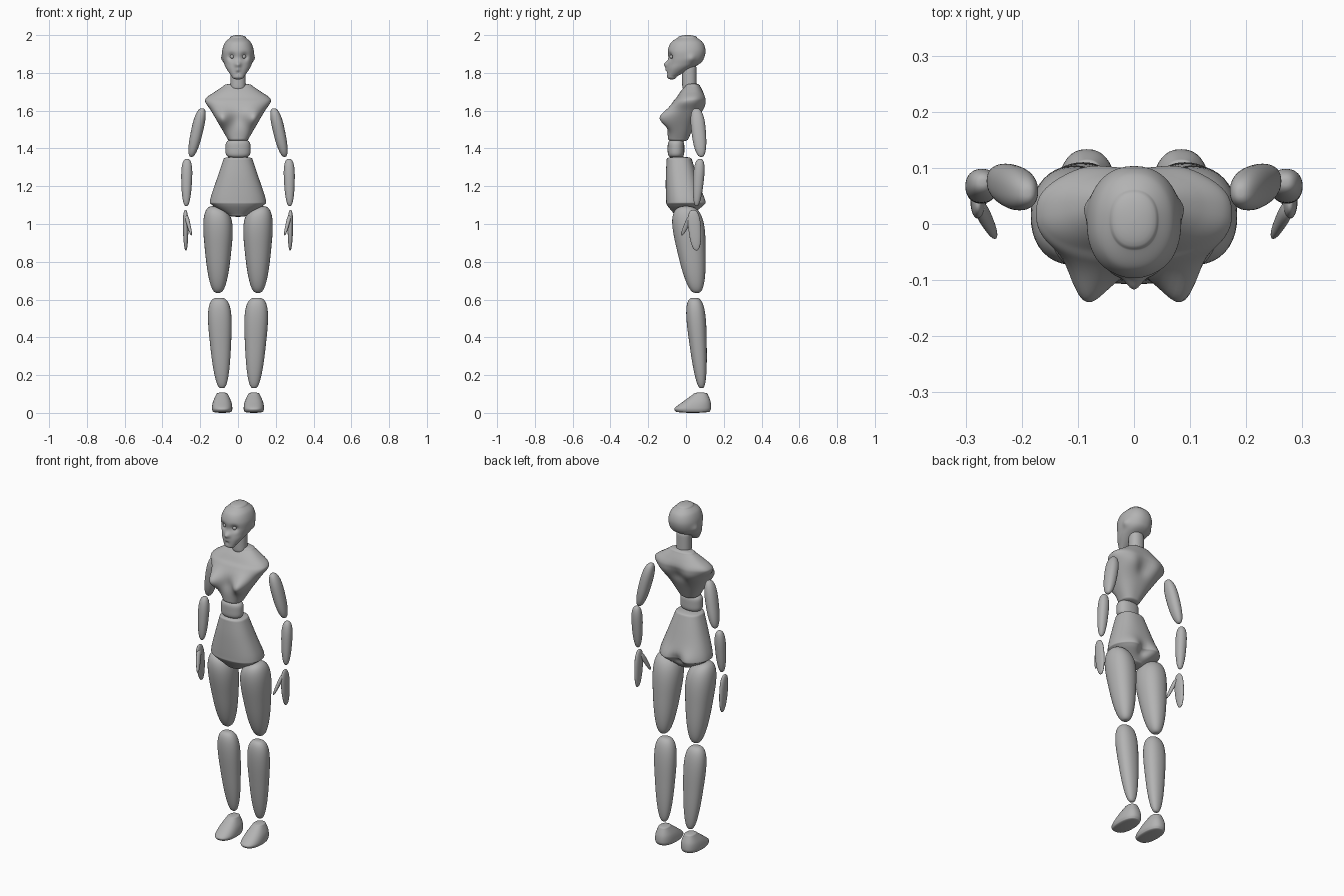
import bpy, math
from mathutils import Vector

old = bpy.data.objects.get("Cube")
if old:
    bpy.data.objects.remove(old, do_unlink=True)

grey = bpy.data.materials.new("matte grey")
grey.use_nodes = True
tone = (0.45, 0.45, 0.45, 1)
grey.diffuse_color = tone
grey.node_tree.nodes["Principled BSDF"].inputs["Base Color"].default_value = tone


def smooth_grey(obj):
    obj.data.materials.append(grey)
    for polygon in obj.data.polygons:
        polygon.use_smooth = True


def sculpt(point, bumps):
    """Push a point by soft bumps (centre, radius, move); off-centre bumps are mirrored."""
    push = Vector()
    for centre, radius, move in bumps:
        for sign in ((1, -1) if centre[0] else (1,)):
            mirror = Vector((sign, 1, 1))
            distance = (point - Vector(centre) * mirror).length / radius
            push += Vector(move) * mirror * math.exp(-distance ** 2)
    return point + push


def skin(name, rows, power=2.2, bumps=(), sides=40, side=1, tilt=0):
    """Skin rounded cross-sections, each given as (centre, half_width, half_depth)."""
    verts = []
    for number, (centre, width, depth) in enumerate(rows):
        lean = tilt * number / len(rows)
        for k in range(sides):
            angle = math.tau * k / sides
            c, s = math.cos(angle), math.sin(angle)
            dx = math.copysign(abs(c) ** (2 / power), c) * width
            dy = math.copysign(abs(s) ** (2 / power), s) * depth
            point = sculpt(centre + Vector((dx, dy, lean * dx)), bumps)
            point.x *= side
            verts.append(point)
    count = len(rows)
    faces = []
    for row in range(count - 1):
        for k in range(sides):
            a, b = row * sides + k, row * sides + (k + 1) % sides
            faces.append((a, b, b + sides, a + sides))
    faces.append(tuple(reversed(range(sides))))
    faces.append(tuple(range((count - 1) * sides, count * sides)))
    if side < 0:
        faces = [tuple(reversed(face)) for face in faces]
    mesh = bpy.data.meshes.new(name)
    mesh.from_pydata(verts, [], faces)
    obj = bpy.data.objects.new(name, mesh)
    bpy.context.collection.objects.link(obj)
    smooth_grey(obj)


def pod(name, base, top, width, depth, taper=0.0, fullness=3, **options):
    """Tapered rounded segment running from base to top."""
    base, top = Vector(base), Vector(top)
    rows, steps = [], 40
    for i in range(1, steps):
        u = -math.cos(math.pi * i / steps)
        swell = (1 - abs(u) ** fullness) ** (1 / fullness) * (1 + taper * u)
        rows.append((base.lerp(top, (1 + u) / 2), width * swell, depth * swell))
    skin(name, rows, **options)


def blend(p, q, r, s, t):
    """Catmull-Rom curve between q and r."""
    return q + t / 2 * (r - p + t * (2 * p - 5 * q + 4 * r - s + t * (3 * (q - r) + s - p)))


def body(name, sections, dome, x=0.0, steps=9, **options):
    """Form through sections (z, half_width, front, back) with domed ends."""
    path = [Vector(section) for section in sections]
    path = [path[0], *path, path[-1]]
    curve = [blend(*path[i:i + 4], k / steps) for i in range(len(path) - 3) for k in range(steps)]
    curve.append(path[-1])
    rows = [(Vector((x, (f + b) / 2, z)), w, (b - f) / 2) for z, w, f, b in curve]
    low, high = rows[0], rows[-1]
    for i in range(1, 7):
        angle = math.pi / 2 * i / 6.2
        drop, shrink = Vector((0, 0, dome * math.sin(angle))), math.cos(angle)
        rows.insert(0, (low[0] - drop, low[1] * shrink, low[2] * shrink))
        rows.append((high[0] + drop, high[1] * shrink, high[2] * shrink))
    skin(name, rows, **options)


# Head with nose, eye sockets, lips and ears
face = [((0, -.1, 1.845), .016, (0, -.02, 0)),
        ((.034, -.085, 1.885), .02, (0, .016, 0)),
        ((0, -.1, 1.815), .014, (0, -.008, 0)),
        ((0, -.1, 1.802), .009, (0, .006, 0)),
        ((.08, .03, 1.875), .022, (.01, 0, 0))]
body("head", [(1.78, .032, -.1, -.05), (1.82, .06, -.1, .02), (1.85, .074, -.097, .075),
              (1.88, .082, -.095, .096), (1.92, .083, -.096, .103), (1.96, .069, -.08, .09),
              (1.985, .043, -.045, .06)],
     dome=.015, bumps=face, sides=80)

# Neck and waist connectors
pod("neck", (0, .018, 1.71), (0, .018, 1.84), .041, .038, fullness=8)
pod("waist", (0, -.053, 1.35), (0, -.053, 1.447), .066, .044, fullness=4)

# Chest: broad shoulders tapering to the waist, with a hollow spine
bust = [((.09, -.08, 1.56), .05, (0, -.06, 0)),
        ((0, -.095, 1.55), .04, (0, .012, 0)),
        ((0, .09, 1.6), .045, (0, -.02, 0)),
        ((.08, .085, 1.63), .05, (0, .01, 0))]
body("chest", [(1.45, .055, -.095, .012), (1.53, .102, -.1, .05), (1.6, .143, -.09, .09),
               (1.645, .173, -.07, .1), (1.67, .166, -.05, .1), (1.7, .122, -.03, .09),
               (1.73, .078, -.005, .075)],
     dome=.015, power=2.4, bumps=bust, sides=64)

# Pelvis with buttocks
seat = [((.075, .085, 1.115), .05, (0, .014, 0)),
        ((0, .09, 1.1), .035, (0, -.03, 0))]
body("pelvis", [(1.05, .055, -.06, .04), (1.1, .136, -.1, .09), (1.13, .147, -.106, .095),
                (1.25, .108, -.107, .06), (1.345, .076, -.102, .03)],
     dome=.012, power=2.4, bumps=seat, sides=64)

for side, tag in ((1, "left_"), (-1, "right_")):
    # Eyeball
    bpy.ops.mesh.primitive_uv_sphere_add(segments=20, ring_count=12, radius=.011,
                                         location=(side * .031, -.076, 1.886))
    eye = bpy.context.object
    eye.name = tag + "eye"
    smooth_grey(eye)

    # Arm, mitten hand and thumb
    pod(tag + "upper_arm", (.247, .08, 1.355), (.19, .055, 1.613), .032, .038,
        taper=.1, fullness=2.5, side=side)
    pod(tag + "forearm", (.274, .056, 1.095), (.27, .074, 1.345), .028, .028,
        taper=.2, fullness=2.6, side=side)
    pod(tag + "hand", (.276, .055, .86), (.278, .038, 1.075), .014, .033,
        taper=.15, fullness=2.4, side=side)
    pod(tag + "thumb", (.247, -.022, .94), (.275, .03, 1.05), .01, .015,
        taper=.3, side=side)

    # Leg
    pod(tag + "thigh", (.106, .056, .635), (.106, 0, 1.09), .07, .076,
        taper=.33, side=side, tilt=.25)
    pod(tag + "shin", (.085, .082, .13), (.1, .045, .61), .056, .046,
        taper=.33, side=side)

    # Foot: flat sole, instep sloping down to the toes
    body(tag + "foot", [(.008, .05, -.055, .126), (.025, .054, -.06, .133),
                        (.06, .048, -.015, .13), (.1, .03, .04, .115)],
         dome=.008, x=.084, power=2.4, side=side)
